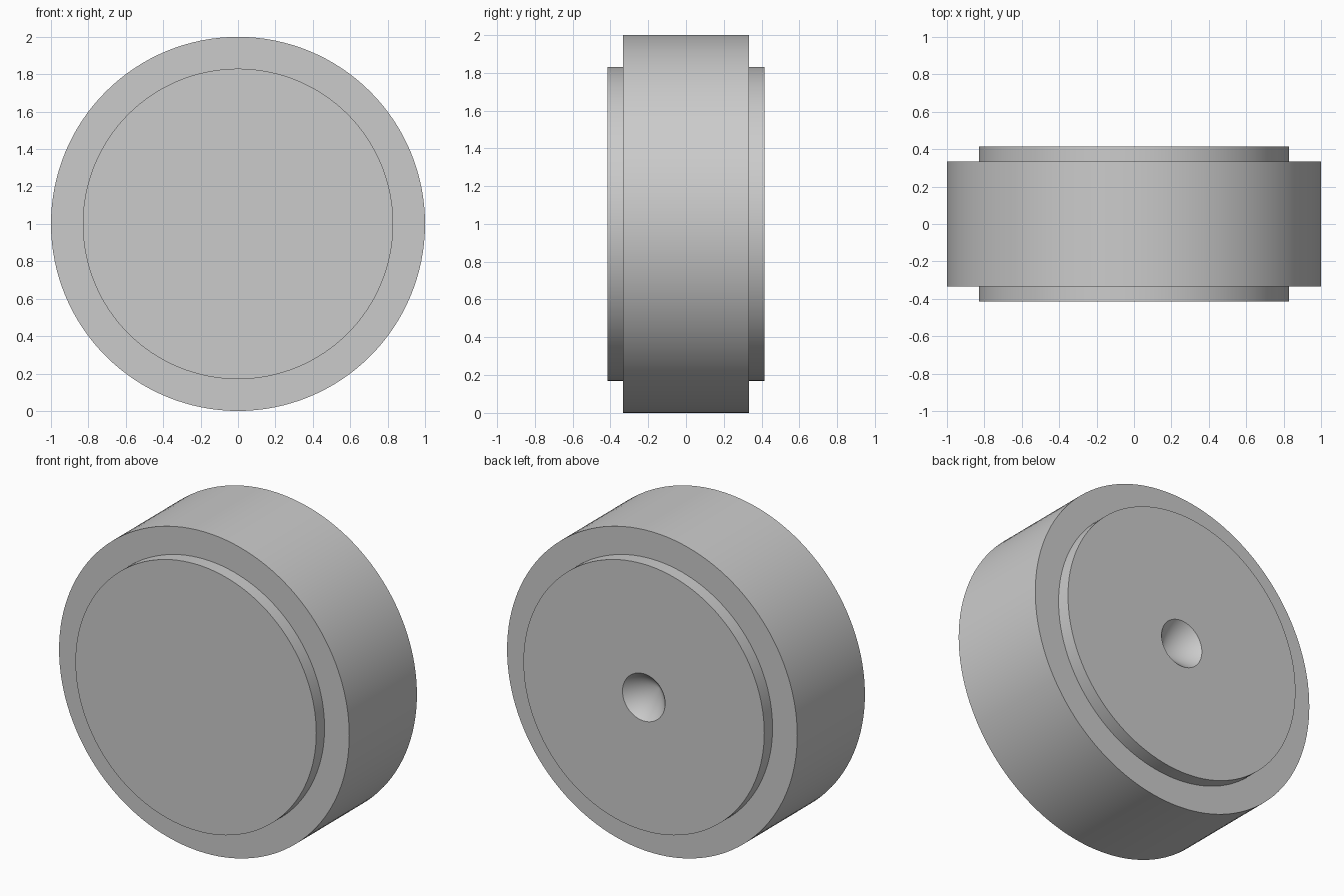
import bpy, bmesh, math
from mathutils import Matrix

if "Cube" in bpy.data.objects:
    bpy.data.objects.remove(bpy.data.objects["Cube"])

# Half-profile (radius, y) from the front centre to the tip of the rear dimple
profile = [(0, -0.415), (0.83, -0.415), (0.83, -0.333), (1.0, -0.333),
           (1.0, 0.333), (0.83, 0.333), (0.83, 0.415), (0.147, 0.415), (0, 0.265)]
SEGMENTS = 128

grey = bpy.data.materials.new("plain grey")
grey.diffuse_color = (0.6, 0.6, 0.6, 1)
grey.use_nodes = True
grey.node_tree.nodes["Principled BSDF"].inputs["Base Color"].default_value = grey.diffuse_color

# Stepped wheel: spin the profile around the y axis
bm = bmesh.new()
verts = [bm.verts.new((r, y, 0)) for r, y in profile]
edges = [bm.edges.new(pair) for pair in zip(verts, verts[1:])]
bmesh.ops.spin(bm, geom=verts + edges, cent=(0, 0, 0), axis=(0, 1, 0),
               angle=math.tau, steps=SEGMENTS, use_merge=True)
bmesh.ops.remove_doubles(bm, verts=bm.verts, dist=1e-4)
bmesh.ops.recalc_face_normals(bm, faces=bm.faces)
bmesh.ops.transform(bm, matrix=Matrix.Translation((0, 0, 1)), verts=bm.verts)

mesh = bpy.data.meshes.new("stepped_wheel")
bm.to_mesh(mesh)
bm.free()
mesh.materials.append(grey)
wheel = bpy.data.objects.new("stepped_wheel", mesh)
bpy.context.collection.objects.link(wheel)

# Smooth curved sides, sharp rims
bpy.context.view_layer.objects.active = wheel
wheel.select_set(True)
bpy.ops.object.shade_smooth_by_angle(angle=math.radians(30))
